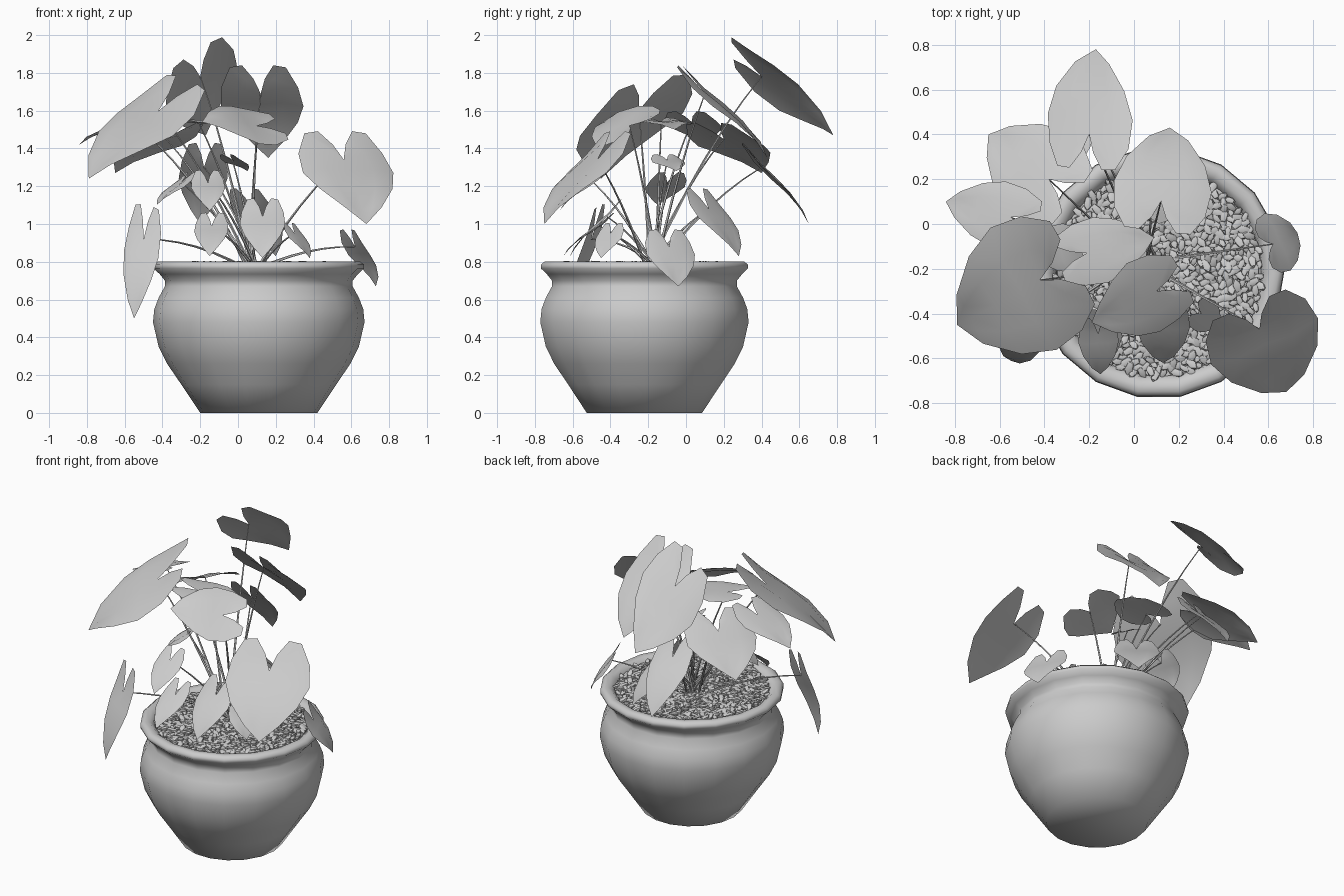
import bpy, bmesh, math, random
from mathutils import Vector, Matrix

if "Cube" in bpy.data.objects:
    bpy.data.objects.remove(bpy.data.objects["Cube"])

random.seed(4)
grey = bpy.data.materials.new("light_grey")
grey.diffuse_color = (0.6, 0.6, 0.6, 1)
grey.use_nodes = True
grey.node_tree.nodes["Principled BSDF"].inputs["Base Color"].default_value = grey.diffuse_color
CX, CY = 0.11, -0.22


def finish(name, bm, angle=None):
    me = bpy.data.meshes.new(name)
    bm.to_mesh(me)
    bm.free()
    me.materials.append(grey)
    ob = bpy.data.objects.new(name, me)
    bpy.context.collection.objects.link(ob)
    if angle:
        bpy.ops.object.select_all(action='DESELECT')
        ob.select_set(True)
        bpy.context.view_layer.objects.active = ob
        bpy.ops.object.shade_smooth_by_angle(angle=math.radians(angle))
    return ob


def bridge(bm, rings):
    """Join successive closed rings of vertices with quads."""
    for a, b in zip(rings, rings[1:]):
        for k in range(len(a)):
            j = (k + 1) % len(a)
            bm.faces.new((a[k], a[j], b[j], b[k]))


# Pot: lathed profile (radius, height) from the base to the inside wall
profile = [(.31, 0), (.41, .15), (.485, .26), (.53, .35), (.56, .48), (.553, .55), (.53, .61), (.497, .67),
           (.497, .70), (.525, .735), (.557, .765), (.557, .785), (.535, .802), (.50, .80), (.47, .775), (.46, .73)]
SEG = 18
bm = bmesh.new()
rings = [[bm.verts.new((CX + r * math.cos(k * math.tau / SEG), CY + r * math.sin(k * math.tau / SEG), z))
          for k in range(SEG)] for r, z in profile]
bridge(bm, rings)
bm.faces.new(rings[0][::-1])
finish("pot", bm, 80)

# Soil disc
bm = bmesh.new()
bmesh.ops.create_circle(bm, cap_ends=True, segments=SEG, radius=.465,
                        matrix=Matrix.Translation((CX, CY, .76)))
finish("soil", bm)

# Pebbles scattered over the soil
bm = bmesh.new()
COUNT = 750
for i in range(COUNT):
    r, a = .46 * math.sqrt((i + .5) / COUNT), i * 2.39996
    s = random.uniform(.8, 1.25)
    m = (Matrix.Translation((CX + r * math.cos(a), CY + r * math.sin(a), random.uniform(.772, .788)))
         @ Matrix.Rotation(random.uniform(0, math.tau), 4, 'Z')
         @ Matrix.Rotation(random.uniform(-.45, .45), 4, 'Y')
         @ Matrix.Diagonal((.031 * s, .017 * s, .014 * s, 1)))
    bmesh.ops.create_icosphere(bm, subdivisions=1, radius=1, matrix=m)
finish("pebbles", bm, 40)

# Half of a heart outline: (along the midrib, across)
HEART = [(0, 0), (-.22, .14), (-.42, .38), (-.4, .68), (-.12, .93), (.2, 1), (.5, .8), (.8, .4), (1, 0)]


def leaf(name, joint, tip, w, tilt=0):
    """Heart leaf from its stalk joint to its tip, with half-width w and sideways tilt."""
    P = Vector(joint)
    axis = Vector(tip) - P
    W = axis.cross(Vector((0, 0, 1))).normalized() * w
    W.z = tilt
    n = W.cross(axis).normalized()
    L = axis.length

    def at(u, v):
        lift = .22 * L * max(u, 0) * (1 - u) + w * (.25 * abs(v) - .32 * v * v)
        return P + axis * u + W * v + n * lift

    bm = bmesh.new()
    for side in (1, -1):
        rows = []
        for u, v in HEART:
            mid = max(u, 0)
            rows.append([bm.verts.new(at(mid + (u - mid) * t, v * t * side)) for t in (0, .5, 1)])
        for a, b in zip(rows, rows[1:]):
            for k in range(2):
                q = (a[k], a[k + 1], b[k + 1], b[k])
                bm.faces.new(q if side > 0 else q[::-1])
    bmesh.ops.remove_doubles(bm, verts=bm.verts, dist=1e-5)
    bmesh.ops.recalc_face_normals(bm, faces=bm.faces)
    if sum(f.normal.dot(n) for f in bm.faces) < 0:
        bmesh.ops.reverse_faces(bm, faces=bm.faces)
    finish(name, bm, 60)


def stem(name, joint):
    """Thin arching stalk from the soil to the leaf joint, as a tapered tube."""
    end = Vector(joint)
    start = Vector((.08 + random.uniform(-.04, .04), -.17 + random.uniform(-.04, .04), .76))
    ctrl = start.lerp(end, .5) + Vector((0, 0, .12 * (end - start).length))
    bm = bmesh.new()
    rings = []
    for i in range(7):
        t = i / 6
        c = start * (1 - t) ** 2 + ctrl * 2 * t * (1 - t) + end * t * t
        q = ((ctrl - start) * (1 - t) + (end - ctrl) * t).to_track_quat('Z', 'Y')
        r = .009 - .006 * t
        rings.append([bm.verts.new(c + q @ Vector((r * math.cos(k * math.tau / 5), r * math.sin(k * math.tau / 5), 0)))
                      for k in range(5)])
    bridge(bm, rings)
    finish(name, bm, 60)


def grow(name, *shape):
    leaf(name + "_leaf", *shape)
    stem(name + "_stem", shape[0])


# Upper leaves: stalk joint, tip, half-width, tilt
grow("top_back", (-.20, .40, 1.78), (-.17, .78, 1.47), .19, .12)
grow("back", (.12, .10, 1.69), (.16, .43, 1.35), .22)
grow("big_left", (-.42, -.25, 1.60), (-.79, -.45, 1.24), .31, .06)
grow("big_right", (.56, -.47, 1.34), (.68, -.75, 1.0), .26)
grow("far_left", (-.55, .03, 1.54), (-.84, .10, 1.42), .15)
grow("back_left", (-.38, .20, 1.45), (-.65, .40, 1.27), .22)
grow("centre", (-.21, -.13, 1.54), (.09, -.06, 1.50), .15)
grow("front", (.10, -.30, 1.52), (-.19, -.44, 1.54), .17, .10)

# Lower and drooping leaves
grow("low_back", (-.18, .40, 1.30), (-.20, .65, 1.0), .13)
grow("low_front", (.13, -.42, 1.04), (.13, -.62, .82), .12)
grow("drooping_left", (-.50, -.50, .92), (-.55, -.61, .5), .10, .02)
grow("drooping_right", (.62, -.09, .88), (.73, -.04, .67), .14)
grow("low_rear", (.08, .12, 1.08), (.20, .28, .83), .14)

# Small inner leaves
grow("small_right", (.30, -.40, .95), (.38, -.45, .82), .08)
grow("small_front_left", (-.14, -.46, .99), (-.15, -.65, .83), .09)
grow("middle_front_left", (-.16, -.49, 1.22), (-.15, -.67, 1.07), .09)
grow("small_left", (-.30, -.10, 1.22), (-.43, -.15, 1.10), .11)
grow("small_centre", (-.03, -.10, 1.34), (.05, -.05, 1.28), .10)
